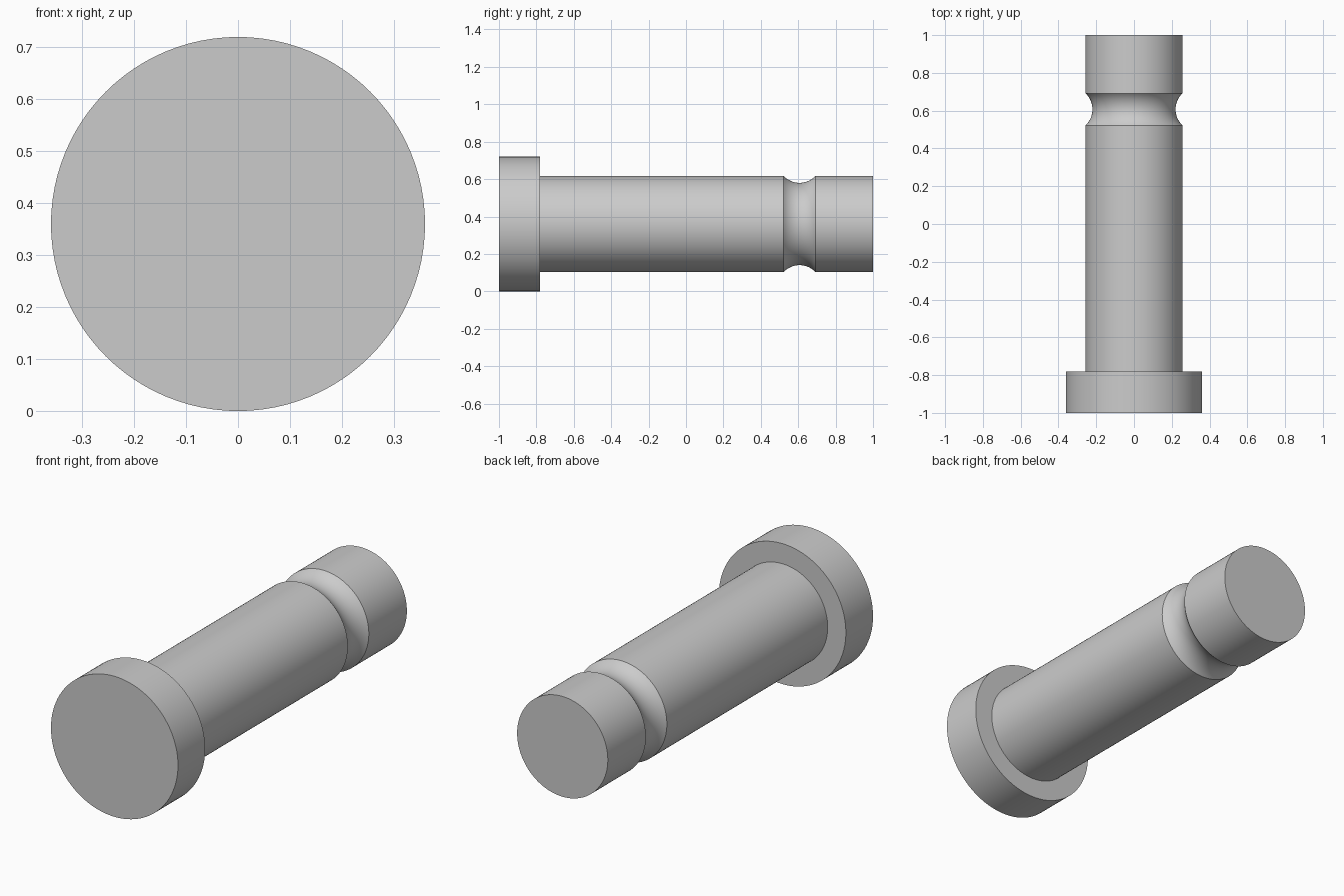
import bpy
import bmesh
import math
from mathutils import Matrix

cube = bpy.data.objects.get("Cube")
if cube:
    bpy.data.objects.remove(cube, do_unlink=True)

SEGMENTS = 96
HEAD_R, SHAFT_R = 0.36, 0.257
HEAD_BACK = -0.78
GROOVE_Y, GROOVE_HALF, GROOVE_DEPTH = 0.607, 0.085, 0.037

steel = bpy.data.materials.new("grey_steel")
colour = (0.6, 0.6, 0.6, 1.0)
steel.diffuse_color = colour
steel.use_nodes = True
steel.node_tree.nodes["Principled BSDF"].inputs["Base Color"].default_value = colour


def groove_arc(steps=16):
    """Concave circular arc as (radius, y) points."""
    arc_r = (GROOVE_HALF ** 2 + GROOVE_DEPTH ** 2) / (2 * GROOVE_DEPTH)
    half = math.asin(GROOVE_HALF / arc_r)
    centre = SHAFT_R - GROOVE_DEPTH + arc_r
    angles = [half * (2 * i / steps - 1) for i in range(steps + 1)]
    return [(centre - arc_r * math.cos(a), GROOVE_Y + arc_r * math.sin(a))
            for a in angles]


# One closed turned profile: head, shoulder, shaft, groove, tip
profile = [(HEAD_R, -1), (HEAD_R, HEAD_BACK), (SHAFT_R, HEAD_BACK)]
profile += groove_arc() + [(SHAFT_R, 1)]

bm = bmesh.new()
rings = []
for r, y in profile:
    ring = []
    for i in range(SEGMENTS):
        a = math.tau * i / SEGMENTS
        ring.append(bm.verts.new((r * math.cos(a), y, r * math.sin(a))))
    rings.append(ring)
for low, high in zip(rings, rings[1:]):
    for i in range(SEGMENTS):
        j = (i + 1) % SEGMENTS
        bm.faces.new((low[i], low[j], high[j], high[i]))
bm.faces.new(rings[0])
bm.faces.new(rings[-1])
bmesh.ops.recalc_face_normals(bm, faces=bm.faces)
bm.transform(Matrix.Translation((0, 0, HEAD_R)))

mesh = bpy.data.meshes.new("headed_pin")
bm.to_mesh(mesh)
bm.free()
mesh.materials.append(steel)
pin = bpy.data.objects.new("headed_pin", mesh)
bpy.context.collection.objects.link(pin)

# Smooth round walls, crisp rims and groove edges
bpy.ops.object.select_all(action="DESELECT")
pin.select_set(True)
bpy.context.view_layer.objects.active = pin
bpy.ops.object.shade_smooth_by_angle(angle=math.radians(30))
